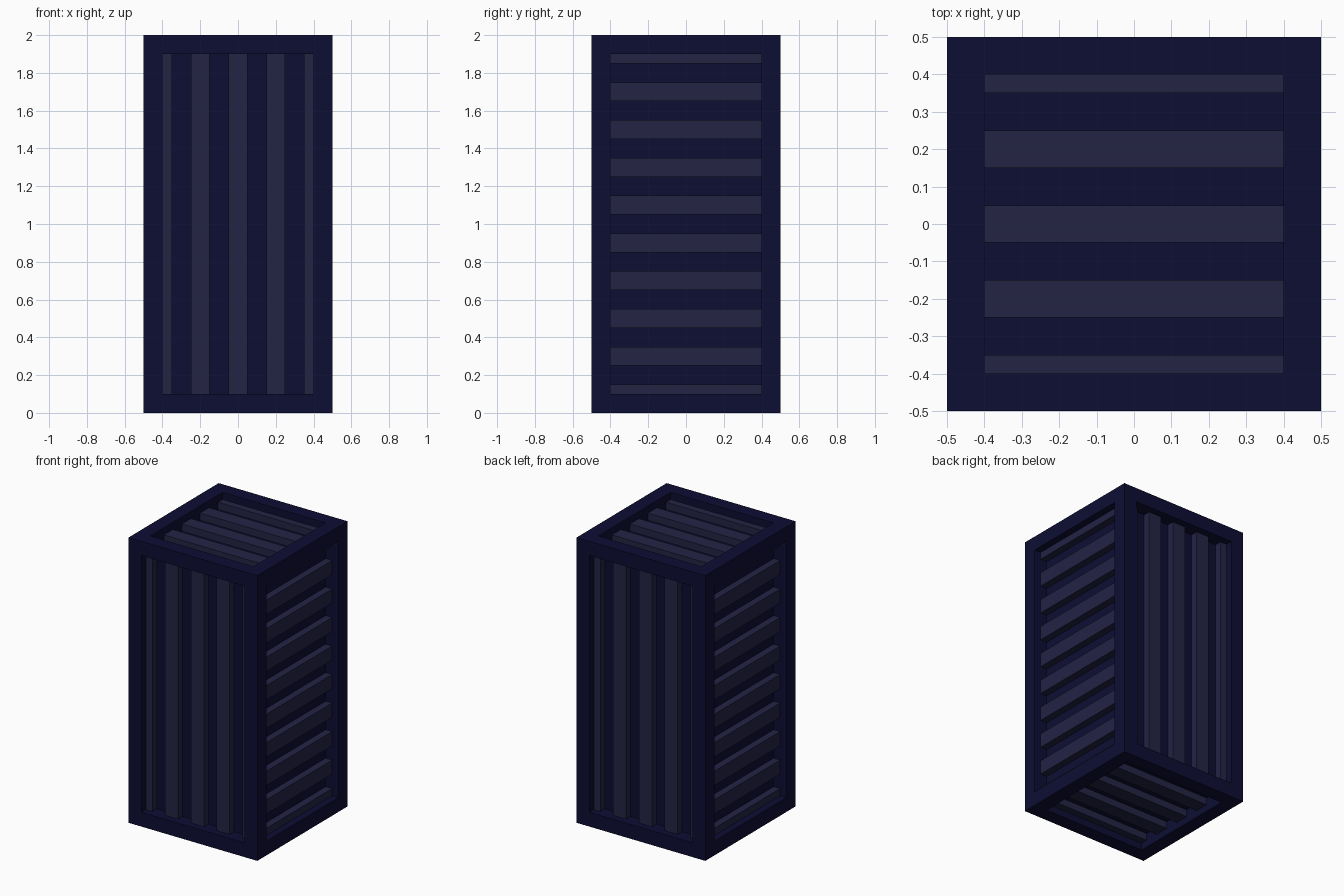
import bpy
import bmesh
from mathutils import Matrix, Vector

cube = bpy.data.objects.get("Cube")
if cube:
    bpy.data.objects.remove(cube)

SIZE = Vector((1, 1, 2))
FRAME = 0.1              # frame width and panel recess
PROUD = 0.05             # slat height above the panel
PITCH = 0.2              # slat spacing
SLAT = 0.1               # slat width


def make_material(name, rgb):
    mat = bpy.data.materials.new(name)
    mat.use_nodes = True
    colour = (*rgb, 1)
    mat.diffuse_color = colour
    mat.node_tree.nodes["Principled BSDF"].inputs["Base Color"].default_value = colour
    return mat


def make_object(name, bm, mat):
    bmesh.ops.recalc_face_normals(bm, faces=bm.faces)
    mesh = bpy.data.meshes.new(name)
    bm.to_mesh(mesh)
    bm.free()
    mesh.materials.append(mat)
    obj = bpy.data.objects.new(name, mesh)
    obj.location.z = SIZE.z / 2
    bpy.context.collection.objects.link(obj)
    return obj


def add_box(bm, low, high):
    matrix = Matrix.Translation((low + high) / 2) @ Matrix.Diagonal((*(high - low), 1))
    bmesh.ops.create_cube(bm, size=1, matrix=matrix)


navy = make_material("dark navy", (0.004, 0.004, 0.034))
slate = make_material("slate blue", (0.017, 0.017, 0.06))

# Crate body: every side inset to a frame, with the panel pushed in
bm = bmesh.new()
add_box(bm, -SIZE / 2, SIZE / 2)
panels = bm.faces[:]
bmesh.ops.inset_individual(bm, faces=panels, thickness=FRAME, use_even_offset=True)
for panel in panels:
    panel.normal_update()
    push = panel.normal * -FRAME
    pushed = bmesh.ops.extrude_discrete_faces(bm, faces=[panel])["faces"]
    for face in pushed:
        bmesh.ops.translate(bm, verts=face.verts, vec=push)
make_object("crate_frame", bm, navy)


def make_slats(name, normal_axis, side, across_axis):
    """Slats on one panel, repeated along across_axis and trimmed by the frame."""
    bm = bmesh.new()
    inner = SIZE / 2 - Vector((FRAME,) * 3)
    limit = inner[across_axis]
    count = round(2 * limit / PITCH) + 1
    for i in range(count):
        centre = -limit + i * PITCH
        low, high = -inner, inner.copy()
        low[across_axis] = max(-limit, centre - SLAT / 2)
        high[across_axis] = min(limit, centre + SLAT / 2)
        depths = sorted((side * inner[normal_axis],
                         side * (inner[normal_axis] + PROUD)))
        low[normal_axis], high[normal_axis] = depths
        add_box(bm, low, high)
    make_object(name, bm, slate)


# Vertical slats front and back, level slats on the other sides
for name, normal_axis, side, across_axis in (
        ("front_slats", 1, -1, 0), ("back_slats", 1, 1, 0),
        ("left_slats", 0, 1, 2), ("right_slats", 0, -1, 2),
        ("top_slats", 2, 1, 1), ("bottom_slats", 2, -1, 1)):
    make_slats(name, normal_axis, side, across_axis)
